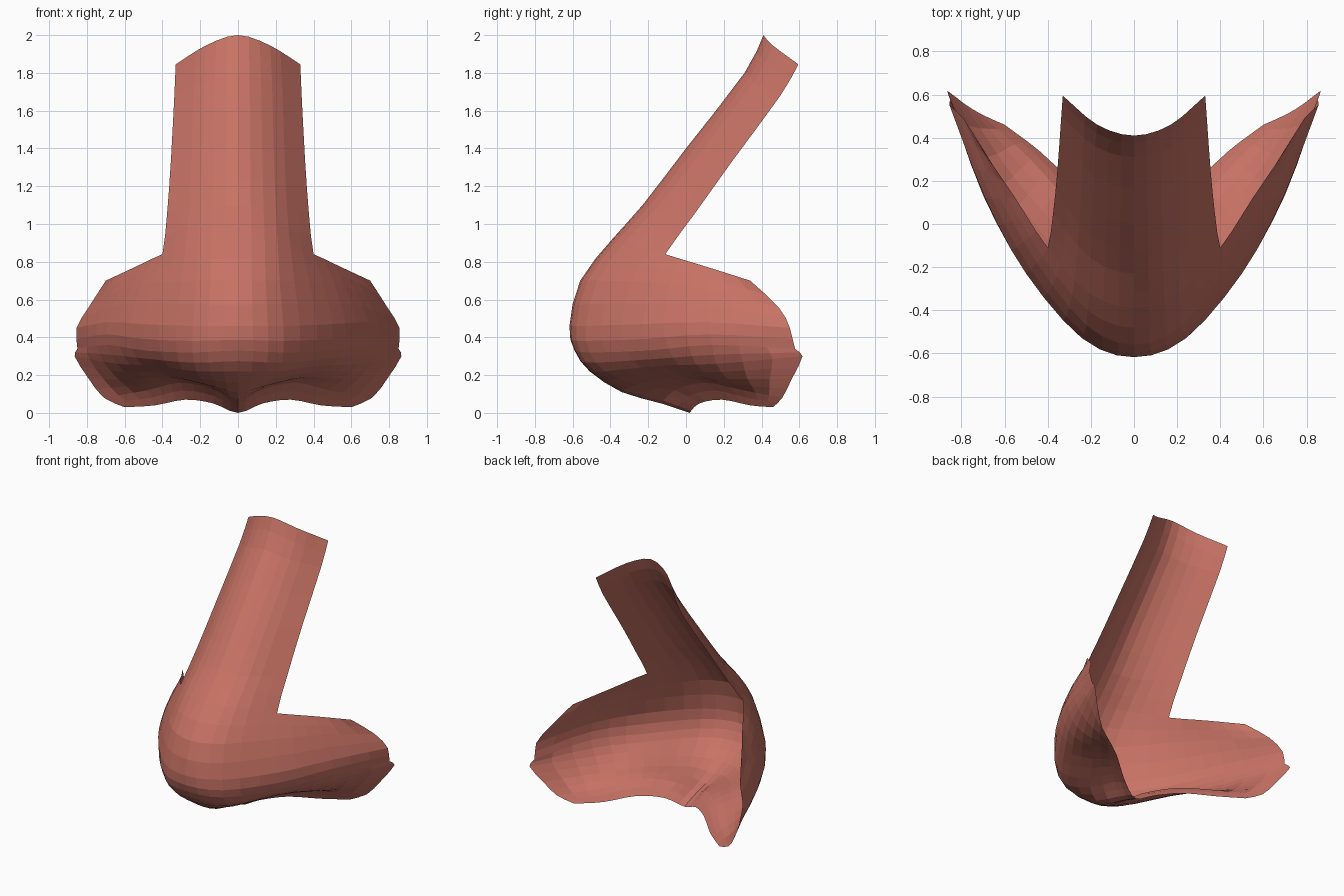
import bpy
from mathutils import Vector

if "Cube" in bpy.data.objects:
    bpy.data.objects.remove(bpy.data.objects["Cube"])

# Key points of one half (x >= 0). Each row runs from the centre line outward.
BRIDGE = [  # top of the bridge downward, ends at the bridge side edge
    [(0, .41, 2.0), (.17, .46, 1.945), (.33, .595, 1.845)],
    [(0, .31, 1.80), (.18, .36, 1.75), (.337, .50, 1.68)],
    [(0, 0, 1.40), (.19, .07, 1.37), (.355, .25, 1.34)],
    [(0, -.23, 1.10), (.20, -.16, 1.08), (.375, .05, 1.06)],
]
LOWER = [  # wing top edge, round the tip, and under to the bottom rim
    [(0, -.39, .92), (.21, -.32, .91), (.40, -.11, .84), (.55, .12, .77), (.70, .34, .70)],
    [(0, -.56, .70), (.22, -.47, .70), (.45, -.18, .69), (.62, .12, .65), (.79, .49, .56)],
    [(0, -.617, .46), (.24, -.53, .46), (.50, -.23, .47), (.69, .12, .48), (.855, .55, .45)],
    [(0, -.59, .33), (.24, -.51, .32), (.49, -.20, .33), (.69, .14, .36), (.85, .577, .34)],
    [(0, -.51, .22), (.22, -.43, .22), (.44, -.13, .25), (.64, .16, .26), (.865, .617, .30)],
    [(0, -.34, .11), (.17, -.26, .15), (.36, -.01, .19), (.56, .22, .18), (.79, .56, .18)],
    [(0, -.13, .05), (.12, -.06, .12), (.30, .10, .16), (.48, .30, .12), (.71, .51, .08)],
    [(0, .02, 0), (.13, .07, .05), (.28, .19, .07), (.44, .34, .04), (.60, .46, .03)],
]


def spline(pts, steps, mirrored=False):
    """Smooth curve through the points; a mirrored start stays level at x = 0."""
    p = [Vector(q) for q in pts]
    first = Vector((-p[1].x, p[1].y, p[1].z)) if mirrored else 2 * p[0] - p[1]
    p = [first] + p + [2 * p[-1] - p[-2]]
    out = []
    for a, b, c, d in zip(p, p[1:], p[2:], p[3:]):
        for k in range(steps):
            t = k / steps
            out.append(.5 * (2 * b + (c - a) * t + (2 * a - 5 * b + 4 * c - d) * t ** 2
                             + (3 * b - a - 3 * c + d) * t ** 3))
    return out + [p[-2]]


ACROSS, DOWN = 3, 2
bridge = [spline(r, ACROSS, True) for r in BRIDGE]
lower = [spline(r, ACROSS, True) for r in LOWER]
side = len(bridge[0])            # columns that continue up the bridge
skip = len(BRIDGE) * DOWN        # rows that only the bridge has

# Grid of vertices, column by column
verts, index, faces = [], {}, []
for j in range(len(lower[0])):
    on_bridge = j < side
    column = ([r[j] for r in bridge] if on_bridge else []) + [r[j] for r in lower]
    for i, v in enumerate(spline(column, DOWN)):
        index[(i + (0 if on_bridge else skip), j)] = len(verts)
        verts.append(v)
for (i, j) in index:
    quad = [(i, j), (i + 1, j), (i + 1, j + 1), (i, j + 1)]
    if all(q in index for q in quad):
        faces.append([index[q] for q in quad])

# Open nose shell, mirrored across the centre line
mesh = bpy.data.meshes.new("nose_shell")
mesh.from_pydata(verts, [], faces)
nose = bpy.data.objects.new("nose_shell", mesh)
bpy.context.collection.objects.link(nose)
mirror = nose.modifiers.new("Mirror", 'MIRROR')
mirror.use_clip = True
mirror.merge_threshold = .001

skin = bpy.data.materials.new("salmon_skin")
skin.diffuse_color = (.58, .17, .13, 1)
skin.use_nodes = True
skin.node_tree.nodes["Principled BSDF"].inputs["Base Color"].default_value = skin.diffuse_color
mesh.materials.append(skin)
